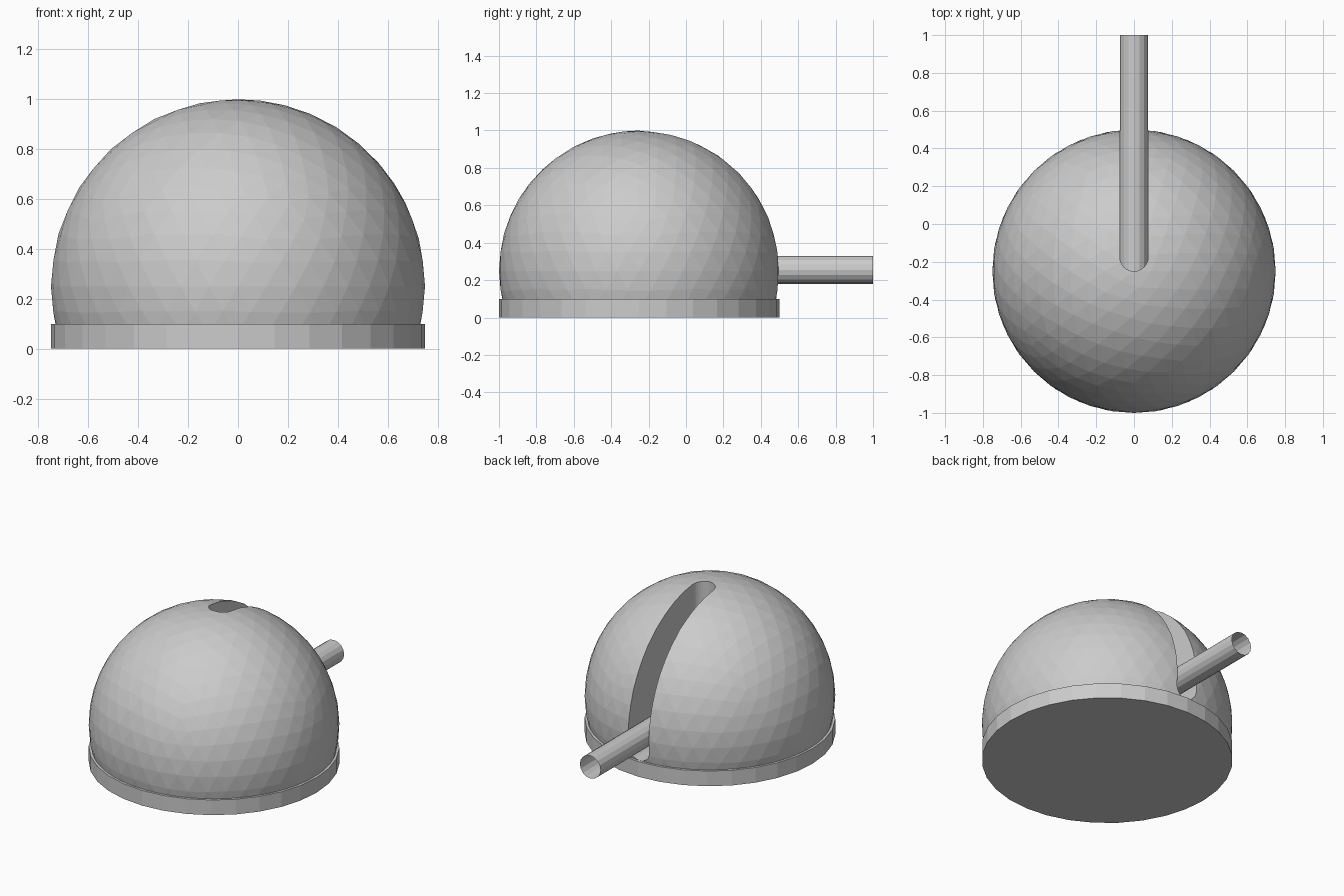
import bpy, bmesh
from math import pi, cos, sin

if "Cube" in bpy.data.objects:
    bpy.data.objects.remove(bpy.data.objects["Cube"])

R = 0.75            # dome radius
CY, CZ = -0.25, 0.25  # dome centre
r = 0.075           # barrel and slot radius


def make(name, bm):
    bmesh.ops.recalc_face_normals(bm, faces=bm.faces[:])
    me = bpy.data.meshes.new(name)
    bm.to_mesh(me)
    bm.free()
    ob = bpy.data.objects.new(name, me)
    bpy.context.collection.objects.link(ob)
    return ob


# Round base plate
bpy.ops.mesh.primitive_cylinder_add(vertices=32, radius=R, depth=0.1, location=(0, CY, 0.05))
bpy.context.object.name = "base_plate"

# Faceted dome, trimmed inside the base plate
bm = bmesh.new()
bmesh.ops.create_icosphere(bm, subdivisions=4, radius=R)
bmesh.ops.translate(bm, verts=bm.verts[:], vec=(0, CY, CZ))
bmesh.ops.bisect_plane(bm, geom=bm.verts[:] + bm.edges[:] + bm.faces[:],
                       plane_co=(0, 0, 0.05), plane_no=(0, 0, -1), clear_outer=True)
bmesh.ops.holes_fill(bm, edges=[e for e in bm.edges if e.is_boundary])
dome = make("dome", bm)

# Slot cutter: hull of an upright and a level round hole, from dome top to base
sy, sz, far = CY + r, 0.1 + r, 2.5
bm = bmesh.new()
for i in range(32):
    a = 2 * pi * i / 32
    c, s = r * cos(a), r * sin(a)
    for z in (sz, far):
        bm.verts.new((c, sy + s, z))
    for y in (sy, far):
        bm.verts.new((c, y, sz + s))
res = bmesh.ops.convex_hull(bm, input=bm.verts[:])
loose = [v for v in bm.verts if not v.link_faces]
bmesh.ops.delete(bm, geom=loose, context='VERTS')
cutter = make("slot_cutter", bm)
cutter.hide_render = True

mod = dome.modifiers.new("slot", 'BOOLEAN')
mod.operation = 'DIFFERENCE'
mod.solver = 'EXACT'
mod.object = cutter
bpy.context.view_layer.objects.active = dome
bpy.ops.object.modifier_apply(modifier=mod.name)
bpy.data.objects.remove(cutter)

# Open-ended barrel reaching back from the dome centre
bpy.ops.mesh.primitive_cylinder_add(vertices=16, radius=r, depth=1.25, end_fill_type='NOTHING',
                                    location=(0, 0.375, 0.255), rotation=(pi / 2, 0, 0))
bpy.context.object.name = "barrel"
